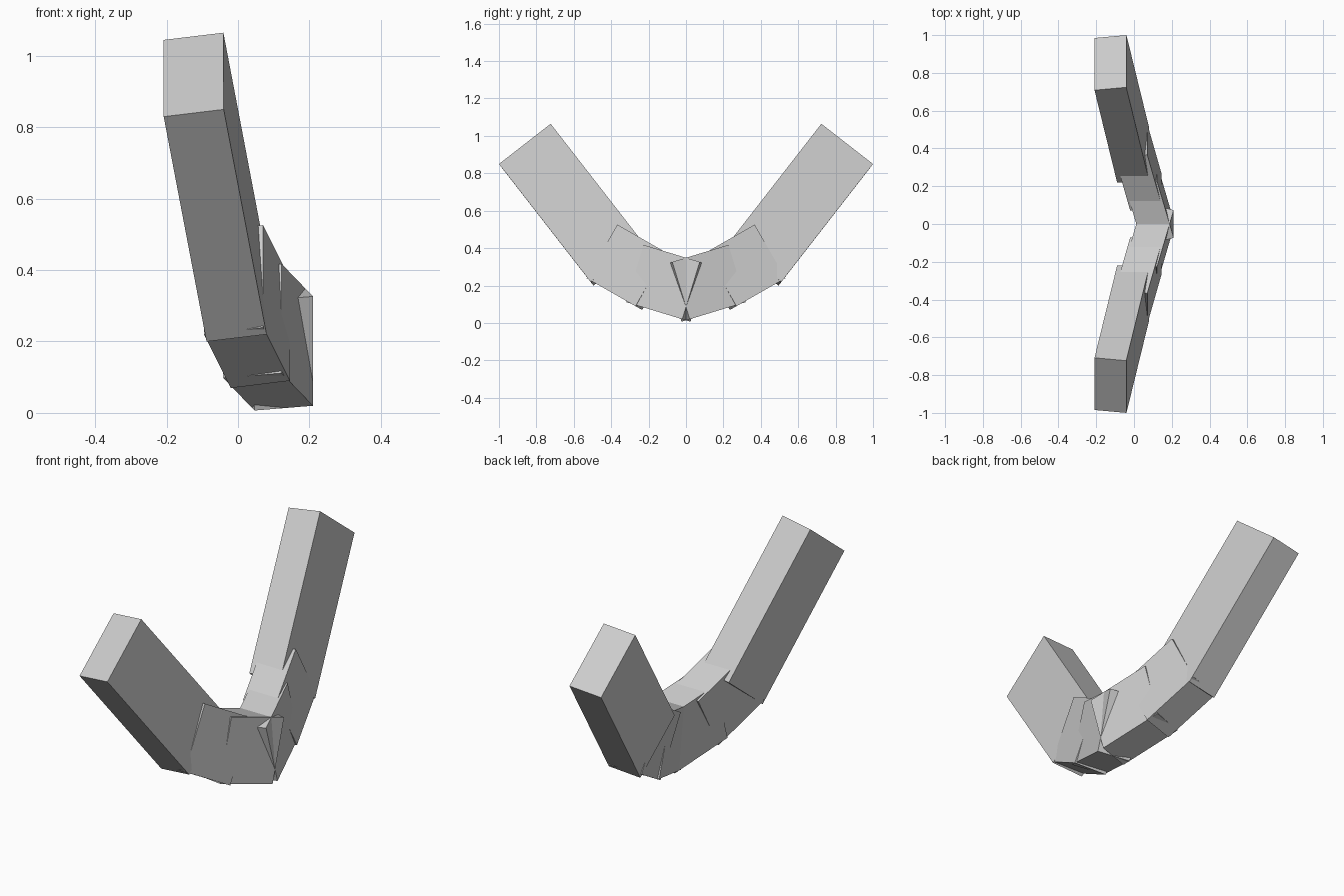
import bpy
import bmesh
from mathutils import Matrix, Vector

cube = bpy.data.objects.get("Cube")
if cube:
    bpy.data.objects.remove(cube, do_unlink=True)

# Single flat grey
grey = bpy.data.materials.new("plain grey")
grey.use_nodes = True
colour = (0.6, 0.6, 0.6, 1)
grey.diffuse_color = colour
grey.node_tree.nodes["Principled BSDF"].inputs["Base Color"].default_value = colour


def bar(name, corner, along, up, length, height, width=0.17):
    """Box ending at its lower left corner, running back against 'along', mirrored in y."""
    d = Vector(along).normalized()
    u = Vector(up)
    u = (u - d * u.dot(d)).normalized()
    w = d.cross(u)  # towards +x
    centre = Vector(corner) - d * length / 2 + u * height / 2 - w * width / 2
    frame = Matrix((w * width, d * length, u * height)).transposed().to_4x4()
    bm = bmesh.new()
    bmesh.ops.create_cube(bm, size=1, matrix=Matrix.Translation(centre) @ frame)
    bmesh.ops.recalc_face_normals(bm, faces=bm.faces)
    mesh = bpy.data.meshes.new(name)
    bm.to_mesh(mesh)
    bm.free()
    mesh.materials.append(grey)
    obj = bpy.data.objects.new(name, mesh)
    bpy.context.collection.objects.link(obj)
    mirror = obj.modifiers.new("Mirror", "MIRROR")
    mirror.use_axis = (False, True, False)
    mirror.use_mirror_merge = False


# Long raised arms, bent middle links and the lowest links crossing at the centre
bar("long_arms", (0.08, -0.51, 0.22), (0.12, 0.49, -0.63), (0, 0.28, 0.21), 0.807, 0.35)
bar("middle_links", (0.145, -0.27, 0.09), (0.24, 0.84, -0.48), (0, 0.5, 0.87), 0.31, 0.33)
bar("centre_links", (0.21, -0.02, 0.02), (0.27, 0.92, -0.28), (0, 0.29, 0.957), 0.326, 0.32)
